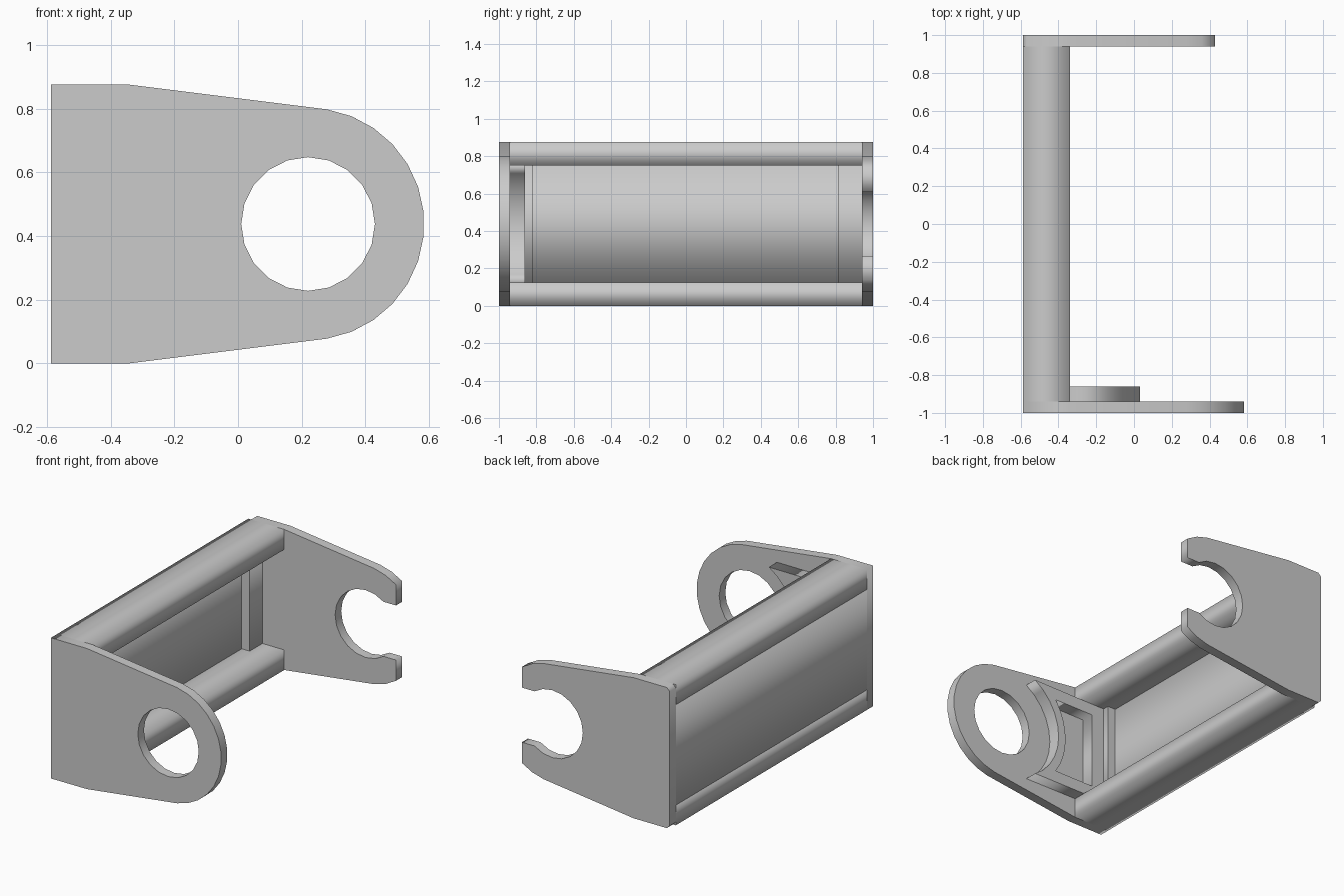
import bpy
from math import cos, sin, radians, sqrt

if "Cube" in bpy.data.objects:
    bpy.data.objects.remove(bpy.data.objects["Cube"])

CX, CZ = 0.22, 0.4375      # centre of the round eyes
R_OUT, R_HOLE = 0.365, 0.21
LEFT, FRONT, H = -0.588, -0.34, 0.875


def arc(r, a0, a1, n):
    """Points on an arc about the eye centre, angles in degrees."""
    return [(CX + r * cos(radians(a0 + (a1 - a0) * i / n)),
             CZ + r * sin(radians(a0 + (a1 - a0) * i / n))) for i in range(n + 1)]


def extrude(name, loops, y0, y1):
    """Fill xz outlines (inner loops become holes) and extrude them along y."""
    cu = bpy.data.curves.new(name, 'CURVE')
    cu.dimensions = '2D'
    cu.fill_mode = 'BOTH'
    cu.extrude = (y1 - y0) / 2
    for pts in loops:
        sp = cu.splines.new('POLY')
        sp.points.add(len(pts) - 1)
        for p, (x, z) in zip(sp.points, pts):
            p.co = (x, z, 0, 1)
        sp.use_cyclic_u = True
    ob = bpy.data.objects.new(name, cu)
    bpy.context.collection.objects.link(ob)
    ob.rotation_euler.x = radians(90)
    ob.location.y = (y0 + y1) / 2
    bpy.ops.object.select_all(action='DESELECT')
    ob.select_set(True)
    bpy.context.view_layer.objects.active = ob
    bpy.ops.object.convert(target='MESH')
    bpy.context.object.data.shade_flat()
    return bpy.context.object


def box(name, x0, x1, y0, y1, z0, z1):
    return extrude(name, [[(x0, z0), (x1, z0), (x1, z1), (x0, z1)]], y0, y1)


# Front plate with a closed round eye
front = [(LEFT, 0), (FRONT, 0)] + arc(R_OUT, -80.6, 80.6, 13) + [(FRONT, H), (LEFT, H)]
extrude("front_plate", [front, arc(R_HOLE, 0, 342, 19)], -1, -0.94)

# Back plate with an open hook and clipped rear corners
c = 0.02
back = ([(LEFT, c), (LEFT + c, 0), (FRONT, 0)] + arc(R_OUT, -80.6, -54.9, 2)
        + [(0.43, CZ - 0.17)] + arc(R_HOLE, 306, 54, 14) + [(0.43, CZ + 0.17)]
        + arc(R_OUT, 54.9, 80.6, 2) + [(FRONT, H), (LEFT + c, H), (LEFT, H - c)])
extrude("back_plate", [back], 0.94, 1)

# Channel between the plates: two beams and a thin rear panel
Z0, Z1 = 0.125, 0.75
box("bottom_beam", LEFT, FRONT, -0.94, 0.94, 0, Z0)
box("top_beam", LEFT, FRONT, -0.94, 0.94, Z1, H)
box("rear_panel", LEFT, -0.545, -0.94, 0.94, Z0, Z1)

# Stepped blocks at both ends of the channel
for name, y0, y1 in (("front_end_block", -0.94, -0.82), ("back_end_block", 0.815, 0.94)):
    box(name, -0.545, -0.49, y0, y1, Z0, Z1)

# Raised stiffening frame inside the front plate, curved around the eye
a = 120.7
outer = [(-0.49, Z1)] + [(-0.49, Z0)] + arc(0.367, 360 - a, a, 10)
b = 145.1
inner = [(-0.40, CZ + 0.24), (-0.40, CZ - 0.24)] + arc(0.42, 360 - b, b, 8)
extrude("stiffening_frame", [outer, inner], -0.94, -0.86)
